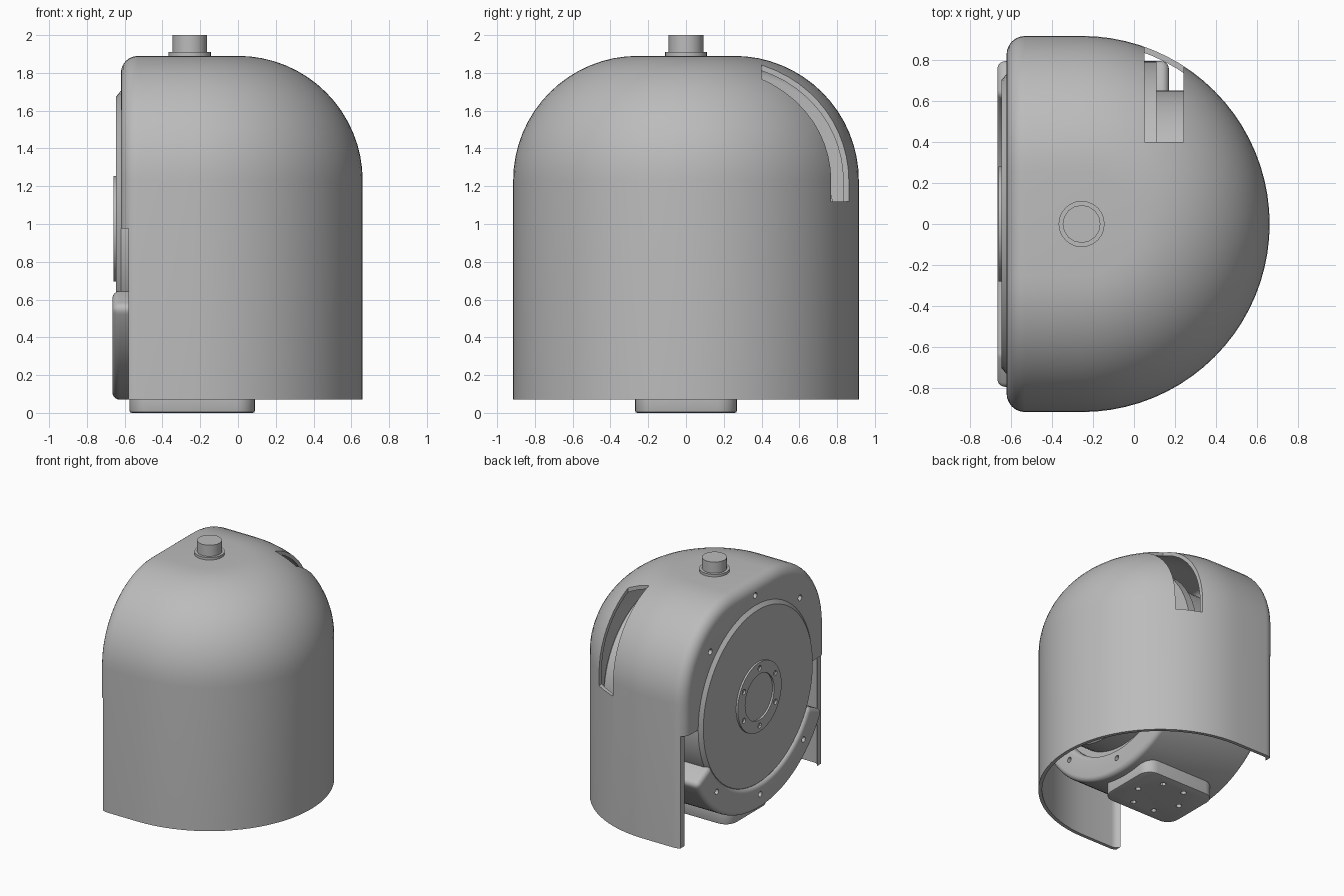
import bpy, bmesh, math
from mathutils import Matrix, Vector

default = bpy.data.objects.get("Cube")
if default:
    bpy.data.objects.remove(default)

AXIS_Z = 0.975      # height of the drum axis
POLE_X = -0.255     # vertical axis of the dome
grey = bpy.data.materials.new("plain_grey")
grey.use_nodes = True
grey.diffuse_color = (0.5, 0.5, 0.5, 1)
grey.node_tree.nodes["Principled BSDF"].inputs["Base Color"].default_value = (0.5, 0.5, 0.5, 1)


def finish(name, bm):
    bmesh.ops.remove_doubles(bm, verts=bm.verts, dist=1e-5)
    bmesh.ops.recalc_face_normals(bm, faces=bm.faces)
    mesh = bpy.data.meshes.new(name)
    bm.to_mesh(mesh)
    bm.free()
    mesh.materials.append(grey)
    obj = bpy.data.objects.new(name, mesh)
    bpy.context.collection.objects.link(obj)
    return obj


def activate(obj):
    bpy.ops.object.select_all(action='DESELECT')
    obj.select_set(True)
    bpy.context.view_layer.objects.active = obj


def apply(obj, mod):
    activate(obj)
    bpy.ops.object.modifier_apply(modifier=mod.name)


def cut(obj, cutter):
    mod = obj.modifiers.new("cut", 'BOOLEAN')
    mod.operation = 'DIFFERENCE'
    mod.solver = 'EXACT'
    mod.object = cutter
    apply(obj, mod)
    bpy.data.objects.remove(cutter)


def bevel(obj, width, segments=4, angle=50):
    mod = obj.modifiers.new("bevel", 'BEVEL')
    mod.width, mod.segments = width, segments
    mod.limit_method = 'ANGLE'
    mod.angle_limit = math.radians(angle)
    apply(obj, mod)


def smooth(obj):
    activate(obj)
    bpy.ops.object.shade_smooth_by_angle(angle=math.radians(30))


def box(name, low, high):
    low, high = Vector(low), Vector(high)
    bm = bmesh.new()
    bmesh.ops.create_cube(bm, size=1)
    bmesh.ops.scale(bm, vec=high - low, verts=bm.verts)
    bmesh.ops.translate(bm, vec=(low + high) / 2, verts=bm.verts)
    return finish(name, bm)


def rod(bm, radius, depth, centre, axis='Z', sides=16):
    turn = Matrix.Rotation(math.pi / 2, 4, 'Y') if axis == 'X' else Matrix()
    bmesh.ops.create_cone(bm, cap_ends=True, segments=sides, radius1=radius, radius2=radius,
                          depth=depth, matrix=Matrix.Translation(centre) @ turn)


def bolt_holes(obj, x, ring, radius, angles, depth):
    bm = bmesh.new()
    for a in map(math.radians, angles):
        rod(bm, radius, depth, (x, ring * math.cos(a), AXIS_Z + ring * math.sin(a)), 'X', 12)
    cut(obj, finish("hole_cutter", bm))


def sweep(name, section, start=0, end=360, steps=64):
    """Turn a closed (x, radius) section about the drum axis."""
    bm = bmesh.new()
    rings = []
    for i in range(steps + 1):
        a = math.radians(start + (end - start) * i / steps)
        rings.append([bm.verts.new((x, r * math.cos(a), AXIS_Z + r * math.sin(a)))
                      for x, r in section])
    n = len(section)
    for a, b in zip(rings, rings[1:]):
        for k in range(n):
            j = (k + 1) % n
            if section[k][1] + section[j][1] > 0:
                bm.faces.new((a[k], a[j], b[j], b[k]))
    if end - start < 360:
        bm.faces.new(rings[0])
        bm.faces.new(rings[-1])
    return finish(name, bm)


def dome(name, inset, left, fillet, bottom):
    """Solid with a half-round plan, domed top and filleted flat left end."""
    def profile(t):
        pts = [(0, 1.89 - t)]
        for i in range(17):
            a = math.pi / 2 * (1 - i / 16)
            pts.append((0.255 + (0.66 - t) * math.cos(a), 1.23 + (0.66 - t) * math.sin(a)))
        return pts + [(0.915 - t, bottom)]

    side = []
    for i in range(7):
        a = math.pi / 2 * i / 6
        side.append((left + fillet * (1 - math.cos(a)), inset + fillet * (1 - math.sin(a))))
    columns = [[(x, -r, z) for r, z in profile(t)] for x, t in side]
    for i in range(41):
        a = math.pi * (i / 40 - 0.5)
        columns.append([(POLE_X + r * math.cos(a), r * math.sin(a), z) for r, z in profile(inset)])
    columns += [[(x, r, z) for r, z in profile(t)] for x, t in reversed(side)]
    bm = bmesh.new()
    grid = [[bm.verts.new(p) for p in col] for col in columns]
    for a, b in zip(grid, grid[1:]):
        for k in range(len(a) - 1):
            bm.faces.new((a[k], b[k], b[k + 1], a[k + 1]))
    bm.faces.new(grid[0] + grid[-1][:0:-1])
    bm.faces.new([col[-1] for col in grid])
    return finish(name, bm)


# Outer cover: hollow dome, open below and on the lower left end
cover = dome("cover", 0, -0.62, 0.09, 0.07)
cut(cover, dome("cavity", 0.028, -0.585, 0.06, -0.1))
cut(cover, box("end_opening", (-1, -1, -0.2), (-0.58, 1, AXIS_Z)))
cut(cover, box("slot", (0.05, 0.4, 1.12), (0.24, 1.2, 2.1)))
bm = bmesh.new()
rod(bm, 0.72, 0.2, (-0.62, 0, AXIS_Z), 'X', 64)
cut(cover, finish("disc_opening", bm))
bolt_holes(cover, -0.62, 0.81, 0.024, (45, 90, 135), 0.2)
smooth(cover)

# Drum with its chamfered end disc
drum = sweep("drum", [(-0.645, 0), (-0.645, 0.70), (-0.62, 0.73), (0.05, 0.73),
                      (0.05, 0.65), (0.28, 0.65), (0.30, 0.63), (0.30, 0)])
smooth(drum)

# Bolted ring at the inner end of the drum
ring = sweep("mounting_ring", [(0.04, 0.64), (0.11, 0.64), (0.11, 0.79), (0.04, 0.79)])
bolt_holes(ring, 0.08, 0.755, 0.02, range(0, 360, 45), 0.2)
smooth(ring)

# Hub ring on the disc
hub = sweep("hub_ring", [(-0.64, 0.185), (-0.66, 0.185), (-0.66, 0.28), (-0.64, 0.28)])
bolt_holes(hub, -0.66, 0.232, 0.021, range(30, 390, 60), 0.1)
smooth(hub)

# Rounded cradle under the drum
cradle = sweep("cradle", [(-0.665, 0.70), (0.17, 0.70), (0.17, 0.905), (-0.665, 0.905)],
               -153, -27, 40)
bevel(cradle, 0.065, 5)
bolt_holes(cradle, -0.665, 0.785, 0.022, (-45, -90, -135), 0.1)
bolt_holes(cradle, 0.17, 0.785, 0.022, (-45, -90, -135), 0.1)
smooth(cradle)

# Foot plate with six holes
foot = box("foot_plate", (-0.575, -0.27, 0), (0.09, 0.27, 0.16))
bm = bmesh.new()
bm.from_mesh(foot.data)
corners = [e for e in bm.edges if abs(e.verts[0].co.z - e.verts[1].co.z) > 0.1]
bmesh.ops.bevel(bm, geom=corners, offset=0.1, segments=6, profile=0.5, affect='EDGES')
bm.to_mesh(foot.data)
bm.free()
bevel(foot, 0.012, 2)
bm = bmesh.new()
for i in range(6):
    a = math.radians(60 * i)
    rod(bm, 0.022, 0.1, (-0.24 + 0.2 * math.cos(a), 0.2 * math.sin(a), 0), sides=12)
cut(foot, finish("foot_holes", bm))
smooth(foot)

# Top knob on its collar
bm = bmesh.new()
rod(bm, 0.112, 0.04, (POLE_X, 0, 1.89), sides=24)
collar = finish("knob_collar", bm)
bm = bmesh.new()
rod(bm, 0.092, 0.13, (POLE_X, 0, 1.935), sides=16)
knob = finish("knob", bm)
for part in (collar, knob):
    smooth(part)
